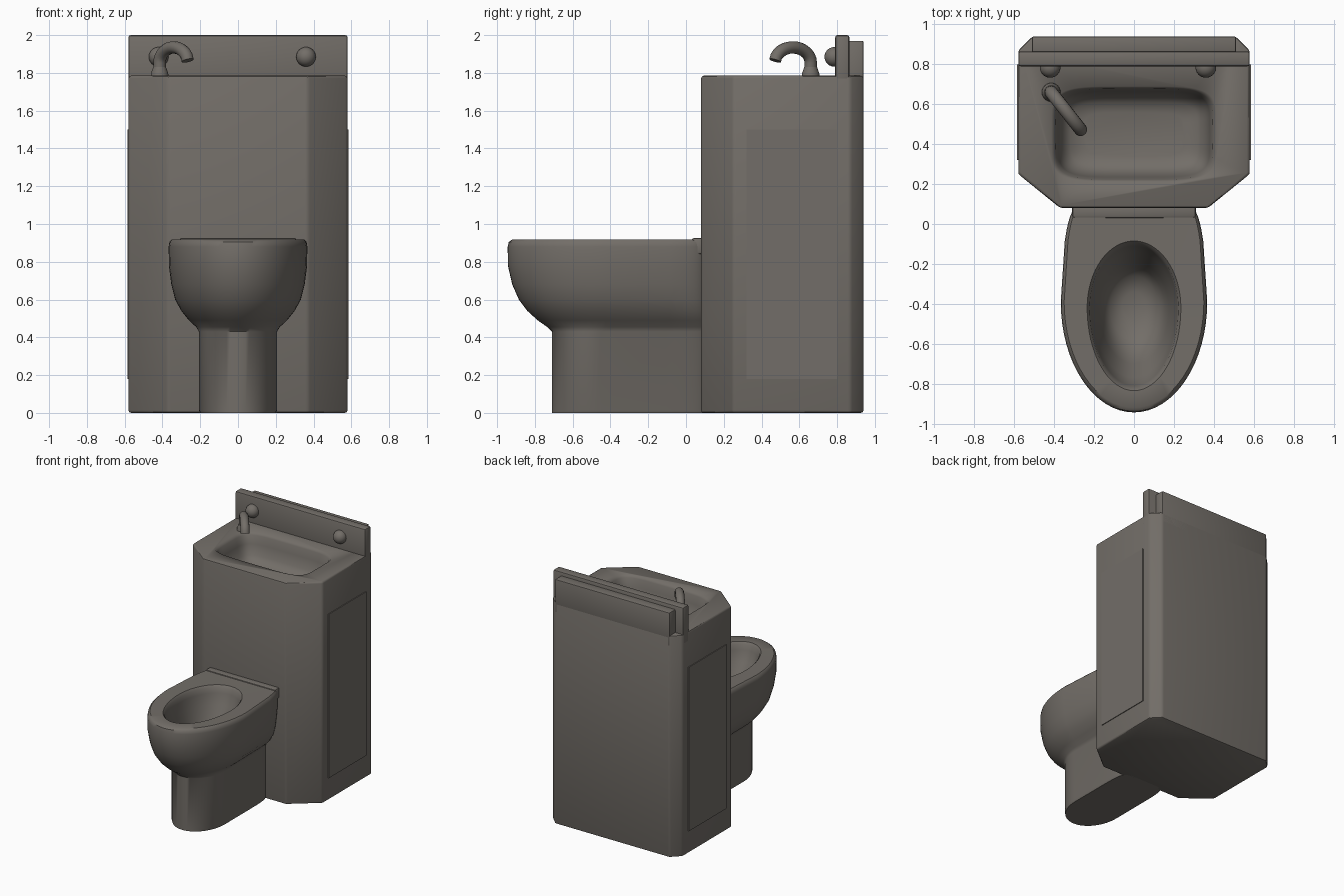
import bpy, bmesh, math

if "Cube" in bpy.data.objects:
    bpy.data.objects.remove(bpy.data.objects["Cube"])

metal = bpy.data.materials.new("warm_grey_metal")
metal.diffuse_color = (0.17, 0.155, 0.138, 1)
metal.use_nodes = True
metal.node_tree.nodes["Principled BSDF"].inputs["Base Color"].default_value = metal.diffuse_color


def make(name, bm, smooth=True):
    bmesh.ops.recalc_face_normals(bm, faces=bm.faces[:])
    me = bpy.data.meshes.new(name)
    bm.to_mesh(me)
    bm.free()
    ob = bpy.data.objects.new(name, me)
    bpy.context.collection.objects.link(ob)
    me.materials.append(metal)
    if smooth:
        bpy.ops.object.select_all(action='DESELECT')
        ob.select_set(True)
        bpy.context.view_layer.objects.active = ob
        bpy.ops.object.shade_smooth_by_angle(angle=math.radians(40))
    return ob


def loft(name, rings):
    """Skin a list of closed rings and cap both ends."""
    bm = bmesh.new()
    loops = [[bm.verts.new(p) for p in r] for r in rings]
    n = len(loops[0])
    for a, b in zip(loops, loops[1:]):
        for i in range(n):
            j = (i + 1) % n
            bm.faces.new((a[i], a[j], b[j], b[i]))
    bm.faces.new(loops[0])
    bm.faces.new(loops[-1])
    return make(name, bm)


def egg(z, w, yf, yb, yc, square=2, taper=0.0, n=64, front=2):
    """Ring with an elliptical front and a rounder or squarer back."""
    pts = []
    for i in range(n):
        a = 2 * math.pi * i / n
        c, s = math.cos(a), math.sin(a)
        e = 2 / (square if s > 0 else front)
        x = math.copysign(abs(c) ** e, c) * w
        k = abs(s) ** e
        if s > 0:
            x *= 1 - taper * k * k
        pts.append((x, yc + k * ((yb - yc) if s > 0 else (yf - yc)), z))
    return pts


def prism(name, pts, z0, z1, bevel):
    bm = bmesh.new()
    bottom = bm.faces.new([bm.verts.new((x, y, z0)) for x, y in pts])
    top = bmesh.ops.extrude_face_region(bm, geom=[bottom])["geom"]
    for v in top:
        if isinstance(v, bmesh.types.BMVert):
            v.co.z = z1
    bmesh.ops.recalc_face_normals(bm, faces=bm.faces[:])
    bmesh.ops.bevel(bm, geom=bm.edges[:], offset=bevel, segments=2,
                    profile=0.5, affect='EDGES')
    return make(name, bm)


def box(name, x, y0, y1, z0, z1, bevel):
    return prism(name, [(-x, y0), (x, y0), (x, y1), (-x, y1)], z0, z1, bevel)


# Cabinet with chamfered corners
half = [(0.37, 0.08), (0.58, 0.25), (0.58, 0.87), (0.51, 0.94)]
cabinet = prism("cabinet", half + [(-x, y) for x, y in reversed(half)],
                0.0, 1.785, 0.014)

# Sink basin sunk into the cabinet top
basin = [(1.83, 0.435, 0.255), (1.785, 0.415, 0.24), (1.765, 0.395, 0.228),
         (1.70, 0.38, 0.215), (1.62, 0.36, 0.195), (1.58, 0.32, 0.16),
         (1.565, 0.25, 0.11)]
cutter = loft("basin_cutter", [egg(z, w, 0.45 - d, 0.45 + d, 0.45, 5, front=5)
                               for z, w, d in basin])
cutter.hide_render = True
cutter.hide_viewport = True
cut = cabinet.modifiers.new("basin", 'BOOLEAN')
cut.object = cutter
cut.operation = 'DIFFERENCE'
cut.solver = 'EXACT'

# Backsplash and the plate behind it
box("backsplash", 0.58, 0.79, 0.865, 1.70, 2.0, 0.012)
box("back_plate", 0.51, 0.85, 0.94, 1.70, 1.97, 0.008)

# Access panels on both cabinet sides
for side, label in ((1, "right"), (-1, "left")):
    bm = bmesh.new()
    bmesh.ops.create_cube(bm, size=1)
    for v in bm.verts:
        v.co = (side * 0.582 + v.co.x * 0.008, 0.56 + v.co.y * 0.48,
                0.84 + v.co.z * 1.32)
    make(label + "_access_panel", bm, False)

# Toilet: pedestal, bowl outside, rim, bowl inside
rings = [egg(z, w, -0.71, 0.12, -0.45, 9)
         for z, w in ((0.0, 0.2), (0.015, 0.207), (0.43, 0.207))]
outside = [(0.455, 0.222, -0.735), (0.49, 0.26, -0.785), (0.54, 0.300, -0.84),
           (0.60, 0.333, -0.885), (0.68, 0.353, -0.92), (0.78, 0.366, -0.943),
           (0.88, 0.367, -0.944), (0.905, 0.363, -0.938), (0.918, 0.35, -0.92)]
rings += [egg(z, w, yf, 0.12, -0.39, 9, 0.15 * min(1, (z - 0.43) / 0.2))
          for z, w, yf in outside]
inside = [(0.916, 0.235, -0.835, -0.085), (0.90, 0.222, -0.82, -0.10),
          (0.86, 0.215, -0.81, -0.11), (0.78, 0.20, -0.77, -0.14),
          (0.68, 0.175, -0.70, -0.19), (0.60, 0.155, -0.66, -0.22),
          (0.54, 0.12, -0.58, -0.26), (0.51, 0.06, -0.48, -0.34)]
rings += [egg(z, w, yf, yb, -0.42) for z, w, yf, yb in inside]
loft("toilet_bowl", rings)

# Joint strip between bowl and cabinet
box("bowl_joint", 0.31, 0.03, 0.10, 0.84, 0.926, 0.012)

# Curved spout
curve = bpy.data.curves.new("spout_path", 'CURVE')
curve.dimensions = '3D'
curve.bevel_depth = 0.033
curve.bevel_resolution = 4
curve.use_fill_caps = True
path = [(0.0, 1.77), (0.0, 1.83)]
path += [(0.5 - 0.5 * math.cos(a), 1.855 + 0.08 * math.sin(a))
         for a in [math.radians(12 * k) for k in range(15)]]
path.append((0.99, 1.865))
path.pop(-2)
spline = curve.splines.new('POLY')
spline.points.add(len(path) - 1)
for p, (s, z) in zip(spline.points, path):
    p.co = (-0.415 + 0.15 * s, 0.66 - 0.19 * s, z, 1)
spout = bpy.data.objects.new("spout", curve)
bpy.context.collection.objects.link(spout)
curve.materials.append(metal)
loft("spout_base", [egg(z, r, 0.66 - r, 0.66 + r, 0.66, n=24)
                    for z, r in ((1.775, 0.048), (1.80, 0.045), (1.83, 0.034))]
     ).location.x = -0.415

# Push buttons on the backsplash
for x, label in ((-0.42, "left"), (0.36, "right")):
    bm = bmesh.new()
    bmesh.ops.create_uvsphere(bm, u_segments=24, v_segments=12, radius=0.052)
    for v in bm.verts:
        v.co.x += x
        v.co.y += 0.785
        v.co.z += 1.885
    make(label + "_push_button", bm)
